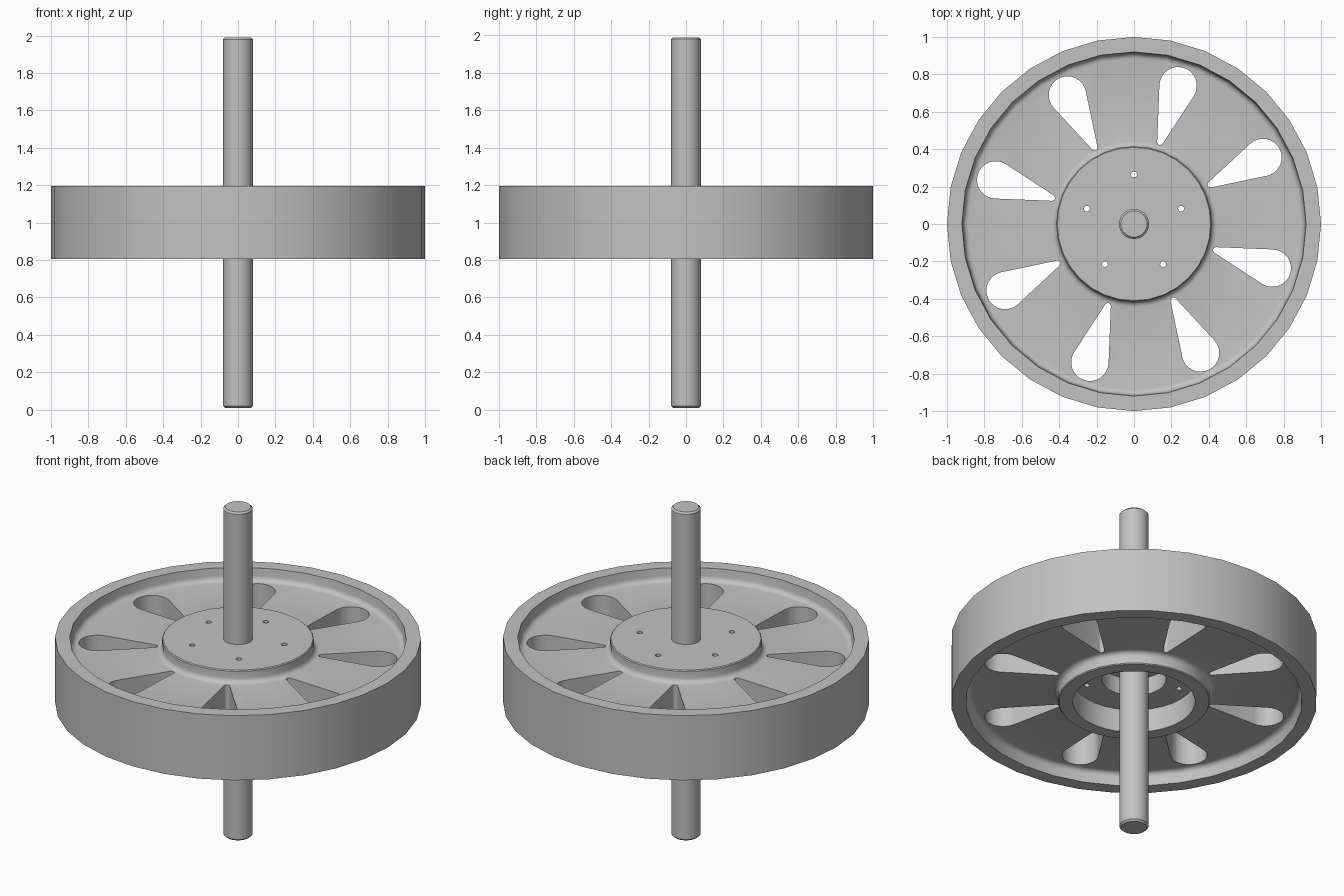
import bpy, bmesh
from math import sin, cos, pi, radians, acos
from mathutils import Vector, Matrix

if "Cube" in bpy.data.objects:
    bpy.data.objects.remove(bpy.data.objects["Cube"], do_unlink=True)

SIDES = 32
MID = 1.0

metal = bpy.data.materials.new("grey_metal")
metal.use_nodes = True
metal.diffuse_color = (0.54, 0.54, 0.54, 1)
metal.node_tree.nodes["Principled BSDF"].inputs["Base Color"].default_value = (0.54, 0.54, 0.54, 1)


def to_object(name, bm):
    bmesh.ops.recalc_face_normals(bm, faces=bm.faces)
    mesh = bpy.data.meshes.new(name)
    bm.to_mesh(mesh)
    bm.free()
    mesh.materials.append(metal)
    obj = bpy.data.objects.new(name, mesh)
    bpy.context.collection.objects.link(obj)
    return obj


def revolve(name, profile, closed, sides=SIDES):
    """Spin a (radius, height) profile around the z axis."""
    bm = bmesh.new()
    verts = [bm.verts.new((r, 0, z)) for r, z in profile]
    edges = [bm.edges.new(pair) for pair in zip(verts, verts[1:])]
    if closed:
        edges.append(bm.edges.new((verts[-1], verts[0])))
    bmesh.ops.spin(bm, geom=verts + edges, axis=(0, 0, 1), cent=(0, 0, 0),
                   angle=2 * pi, steps=sides)
    bmesh.ops.remove_doubles(bm, verts=bm.verts, dist=0.0001)
    return to_object(name, bm)


def add_prism(bm, outline, low, high):
    face = bm.faces.new([bm.verts.new((x, y, low)) for x, y in outline])
    extruded = bmesh.ops.extrude_face_region(bm, geom=[face])["geom"]
    moved = [v for v in extruded if isinstance(v, bmesh.types.BMVert)]
    bmesh.ops.translate(bm, verts=moved, vec=(0, 0, high - low))


def arc(cx, cy, r, start, end, steps):
    return [(cx + r * cos(start + (end - start) * i / steps),
             cy + r * sin(start + (end - start) * i / steps)) for i in range(steps + 1)]


def turn(points, angle):
    return [(x * cos(angle) - y * sin(angle), x * sin(angle) + y * cos(angle))
            for x, y in points]


def smooth(obj):
    bpy.ops.object.select_all(action="DESELECT")
    obj.select_set(True)
    bpy.context.view_layer.objects.active = obj
    bpy.ops.object.shade_smooth_by_angle(angle=radians(35))


# Wheel section: hub, dished web with fillets, rim; lower side mirrors the upper
half, web, fillet = 0.195, 0.12, 0.03
upper = [(0.41, half), (0.415, half - 0.005)]
upper += arc(0.415 + fillet, web + fillet, fillet, pi, 1.5 * pi, 4)
upper += arc(0.915 - fillet, web + fillet, fillet, -pi / 2, 0, 4)
upper += [(0.92, half), (1.0, half)]
section = [(0.07, half)] + upper + [(r, -z) for r, z in reversed(upper)]
# Stepped bore in the underside of the hub
section += [(0.334, -half), (0.334, -0.055), (0.175, -0.055), (0.175, 0.05), (0.07, 0.05)]
wheel = revolve("wheel", [(r, z + MID) for r, z in section], True)

# Teardrop windows and bolt holes
cut = bmesh.new()
far, near, big, small = 0.776, 0.46, 0.1, 0.016
lean = acos((big - small) / (far - near))
teardrop = arc(far, 0, big, -pi + lean, pi - lean, 16) + arc(near, 0, small, pi - lean, pi + lean, 6)
for i in range(8):
    add_prism(cut, turn(teardrop, radians(27.3 + 45 * i)), 0.7, 1.3)
bolt = arc(0.265, 0, 0.016, 0, 2 * pi, 12)[:-1]
for i in range(5):
    add_prism(cut, turn(bolt, radians(18 + 72 * i)), 0.7, 1.3)
cutter = to_object("hole_cutter", cut)
cutter.hide_render = True

mod = wheel.modifiers.new("holes", "BOOLEAN")
mod.operation = "DIFFERENCE"
mod.solver = "EXACT"
mod.object = cutter
bpy.context.view_layer.objects.active = wheel
bpy.ops.object.modifier_apply(modifier=mod.name)
bpy.data.objects.remove(cutter, do_unlink=True)
smooth(wheel)

# Axle with chamfered ends
tip = [(0, 0.99), (0.07, 0.99), (0.08, 0.98)]
axle_section = [(r, MID + z) for r, z in tip] + [(r, MID - z) for r, z in reversed(tip)]
smooth(revolve("axle", axle_section, False))
